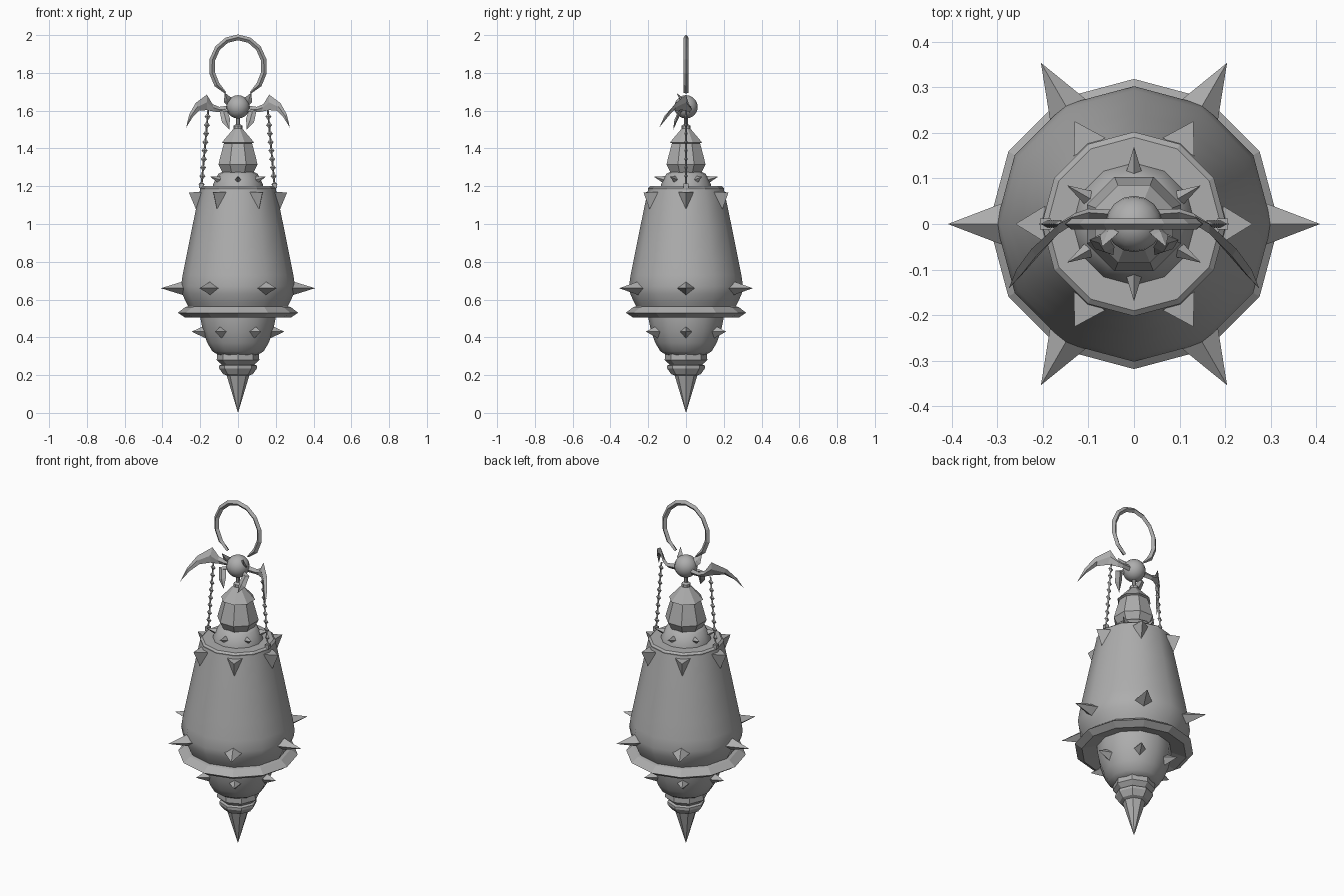
import bpy, bmesh
from math import sin, cos, pi, radians
from mathutils import Vector, Matrix

if "Cube" in bpy.data.objects:
    bpy.data.objects.remove(bpy.data.objects["Cube"], do_unlink=True)

grey = bpy.data.materials.new("plain grey")
grey.use_nodes = True
colour = (0.42, 0.42, 0.42, 1)
grey.diffuse_color = colour
grey.node_tree.nodes["Principled BSDF"].inputs["Base Color"].default_value = colour


def finish(name, bm, smooth=0):
    bmesh.ops.recalc_face_normals(bm, faces=bm.faces)
    mesh = bpy.data.meshes.new(name)
    bm.to_mesh(mesh)
    bm.free()
    obj = bpy.data.objects.new(name, mesh)
    bpy.context.collection.objects.link(obj)
    mesh.materials.append(grey)
    if smooth:
        bpy.ops.object.select_all(action='DESELECT')
        obj.select_set(True)
        bpy.context.view_layer.objects.active = obj
        bpy.ops.object.shade_smooth_by_angle(angle=radians(smooth))
    return obj


def bridge(bm, rings):
    """Skin a list of equal vertex rings and cap both ends."""
    n = len(rings[0])
    for a, b in zip(rings, rings[1:]):
        for i in range(n):
            j = (i + 1) % n
            bm.faces.new((a[i], a[j], b[j], b[i]))
    bm.faces.new(rings[0])
    bm.faces.new(rings[-1])


def lathe(name, profile, sides, smooth=0, turn=0.0):
    bm = bmesh.new()
    rings = []
    for r, z in profile:
        angles = [turn + 2 * pi * i / sides for i in range(sides)]
        rings.append([bm.verts.new((r * cos(a), r * sin(a), z)) for a in angles])
    bridge(bm, rings)
    bmesh.ops.remove_doubles(bm, verts=bm.verts, dist=0.0005)
    return finish(name, bm, smooth)


def spike_ring(name, base, tip, start=0):
    """Six pyramids; base points are (radius, sideways, height)."""
    bm = bmesh.new()
    for k in range(6):
        rot = Matrix.Rotation(radians(start + 60 * k), 3, 'Z')
        foot = [bm.verts.new(rot @ Vector(p)) for p in base]
        point = bm.verts.new(rot @ Vector(tip))
        bm.faces.new(foot)
        for i, v in enumerate(foot):
            bm.faces.new((v, foot[(i + 1) % len(foot)], point))
    return finish(name, bm)


def diamond(r, w, h, z):
    return [(r, -w, z), (r, 0, z - h), (r, w, z), (r, 0, z + h)]


# Main shell and its flared rim
lathe("body_shell", [(0.25, 0.54), (0.275, 0.585), (0.295, 0.63), (0.302, 0.67),
                     (0.293, 0.73), (0.275, 0.82), (0.243, 0.98), (0.21, 1.14),
                     (0.2, 1.185)], 12, 40)
lathe("shoulder_disc", [(0.2, 1.18), (0.202, 1.19), (0.19, 1.2), (0.13, 1.2)], 12)
lathe("flared_rim", [(0.19, 0.53), (0.28, 0.505), (0.318, 0.53), (0.28, 0.56), (0.24, 0.57)], 12)

# Lower bowl, stepped bands and pointed foot
lathe("lower_bowl", [(0.1, 0.305), (0.135, 0.325), (0.162, 0.37), (0.185, 0.43),
                     (0.197, 0.49), (0.2, 0.53)], 12, 40)
lathe("upper_band", [(0.08, 0.25), (0.113, 0.28), (0.11, 0.312), (0.08, 0.315)], 8)
lathe("lower_band", [(0.06, 0.198), (0.078, 0.205), (0.1, 0.235), (0.1, 0.25), (0.075, 0.262)], 8)
lathe("foot_spike", [(0.0, 0.0), (0.062, 0.205)], 8)

# Collar, bell, cap and stem
lathe("collar", [(0.135, 1.195), (0.13, 1.215), (0.105, 1.265), (0.085, 1.275)], 12, 40)
lathe("bell", [(0.085, 1.265), (0.112, 1.315), (0.1, 1.36), (0.08, 1.43)], 8, 20, pi / 8)
lathe("cap", [(0.075, 1.425), (0.092, 1.432), (0.025, 1.505)], 8, 0, pi / 8)
lathe("stem_collar", [(0.015, 1.495), (0.024, 1.503), (0.024, 1.52), (0.012, 1.527)], 8)
lathe("stem", [(0.011, 1.5), (0.011, 1.6)], 8)

# Spikes in four tiers
spike_ring("body_spikes", diamond(0.285, 0.047, 0.038, 0.66), (0.408, 0, 0.66))
spike_ring("bowl_spikes", diamond(0.165, 0.036, 0.038, 0.43), (0.245, 0, 0.43))
spike_ring("collar_spikes", diamond(0.105, 0.02, 0.024, 1.23), (0.17, 0, 1.25), 30)
spike_ring("shoulder_claws", [(0.195, -0.04, 1.17), (0.195, 0.04, 1.17), (0.215, 0, 1.06)],
           (0.26, 0, 1.167))

# Round hub
bm = bmesh.new()
bmesh.ops.create_uvsphere(bm, u_segments=16, v_segments=10, radius=0.062,
                          matrix=Matrix.Translation((0, 0, 1.62)))
finish("hub_ball", bm, 40)

# Open hanging ring, tapered at both ends
bm = bmesh.new()
rings = []
steps = 12
for i in range(steps + 1):
    a = radians(-62 + 304 * i / steps)
    out = Vector((cos(a), 0, sin(a)))
    mid = Vector((0.14 * cos(a), 0, 1.832 + 0.156 * sin(a)))
    w = 0.015 if 0 < i < steps else 0.005
    rings.append([bm.verts.new(mid + out * u * w + Vector((0, v * 0.012, 0)))
                  for u, v in ((1, 0), (0, 1), (-1, 0), (0, -1))])
bridge(bm, rings)
finish("hanging_ring", bm)


def blade(name, side, upper, lower, thick):
    """Tapered leaf with a ridge: matching edge points run from root to tip."""
    bm = bmesh.new()
    rings = []
    for p, q in zip(upper, lower):
        p, q = Vector(p), Vector(q)
        mid = (p + q) / 2
        t = Vector((0, thick if p != q else 0, 0))
        rings.append([bm.verts.new((v.x * side, v.y, v.z)) for v in (p, mid + t, q, mid - t)])
    bridge(bm, rings)
    bmesh.ops.remove_doubles(bm, verts=bm.verts, dist=0.0005)
    return finish(name, bm)


for side, word in ((1, "left"), (-1, "right")):
    # Sickle wing
    blade(word + "_wing", side,
          [(0.03, 0.02, 1.63), (0.1, 0.025, 1.62), (0.135, 0.015, 1.635), (0.165, 0.0, 1.685),
           (0.225, -0.055, 1.64), (0.258, -0.1, 1.58), (0.275, -0.142, 1.51)],
          [(0.03, 0.02, 1.59), (0.1, 0.02, 1.592), (0.125, 0.01, 1.595), (0.165, -0.02, 1.603),
           (0.205, -0.065, 1.6), (0.24, -0.105, 1.565), (0.275, -0.142, 1.51)], 0.011)
    # Small leaves round the hub
    blade(word + "_lower_leaf", side,
          [(0.03, -0.01, 1.62), (0.098, -0.035, 1.6), (0.085, -0.055, 1.54), (0.045, -0.068, 1.5)],
          [(0.02, -0.01, 1.58), (0.055, -0.03, 1.595), (0.043, -0.05, 1.56), (0.045, -0.068, 1.5)], 0.009)
    blade(word + "_upper_leaf", side,
          [(0.02, 0.0, 1.66), (0.04, -0.025, 1.672), (0.07, -0.05, 1.695)],
          [(0.05, 0.0, 1.62), (0.075, -0.025, 1.645), (0.07, -0.05, 1.695)], 0.009)

    # Bead chain from wing to shoulder
    top, end = Vector((0.158 * side, 0, 1.6)), Vector((0.194 * side, 0, 1.195))
    bm = bmesh.new()
    corners = ((1, 0), (0, 1), (-1, 0), (0, -1))
    rings = [[bm.verts.new(p + Vector((u, v, 0)) * 0.005) for u, v in corners] for p in (top, end)]
    bridge(bm, rings)
    beads = 9
    for k in range(beads):
        place = Matrix.Translation(top.lerp(end, (k + 0.7) / beads))
        bmesh.ops.create_cone(bm, segments=4, radius1=0.016, radius2=0, depth=0.02,
                              matrix=place @ Matrix.Translation((0, 0, 0.01)) @ Matrix.Diagonal((1, 0.55, 1, 1)))
        bmesh.ops.create_cone(bm, segments=4, radius1=0, radius2=0.016, depth=0.02,
                              matrix=place @ Matrix.Translation((0, 0, -0.01)) @ Matrix.Diagonal((1, 0.55, 1, 1)))
    finish(word + "_chain", bm)
    # Chain anchor
    bm = bmesh.new()
    bmesh.ops.create_cube(bm, size=0.024, matrix=Matrix.Translation(end + Vector((0, 0, 0.008))))
    finish(word + "_chain_anchor", bm)
